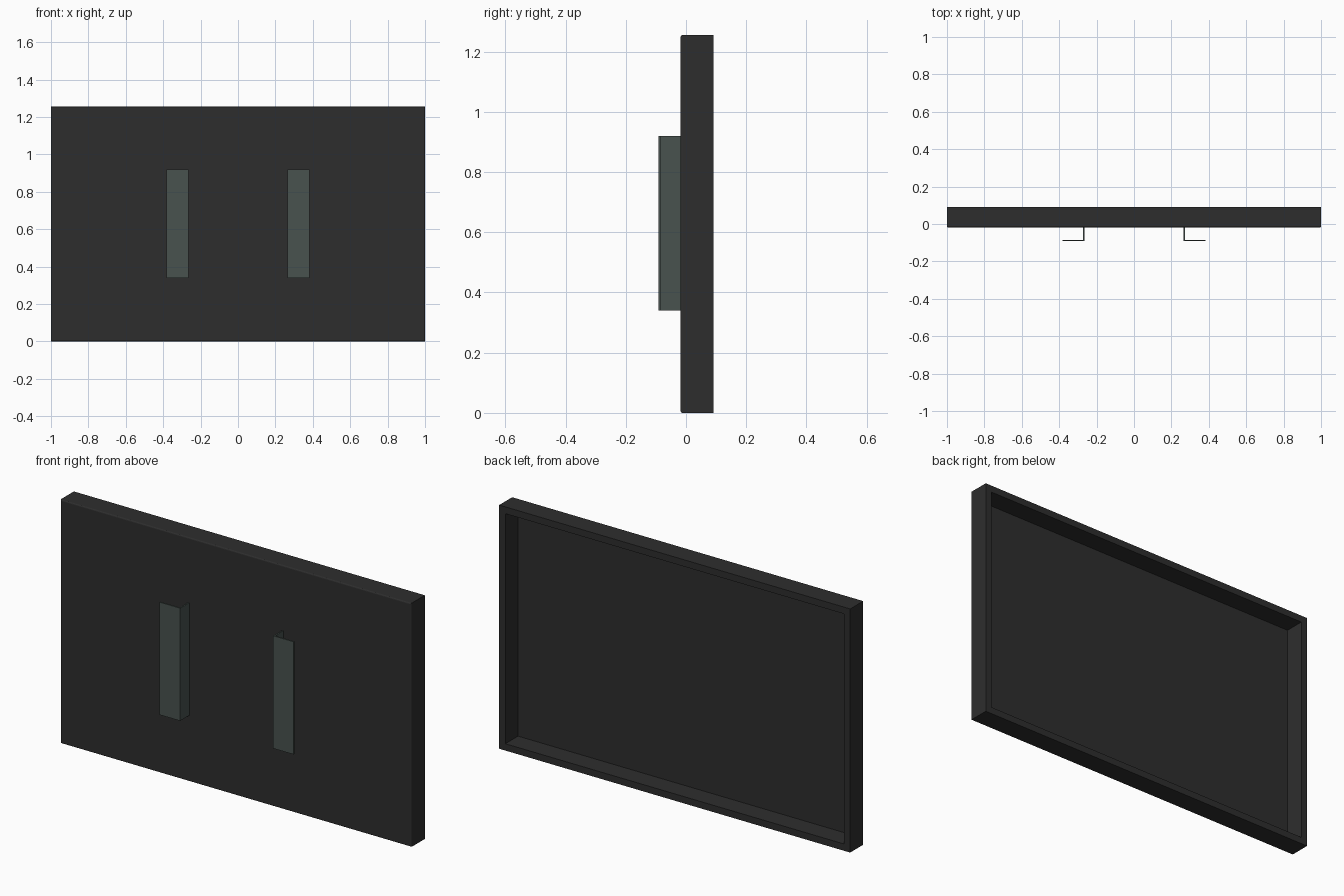
import bpy, bmesh

cube = bpy.data.objects.get("Cube")
if cube:
    bpy.data.objects.remove(cube, do_unlink=True)


def material(name, rgb):
    m = bpy.data.materials.new(name)
    m.use_nodes = True
    m.diffuse_color = (*rgb, 1)
    m.node_tree.nodes["Principled BSDF"].inputs["Base Color"].default_value = (*rgb, 1)
    return m


def finish(name, bm, mat):
    bmesh.ops.recalc_face_normals(bm, faces=bm.faces)
    mesh = bpy.data.meshes.new(name)
    bm.to_mesh(mesh)
    bm.free()
    mesh.materials.append(mat)
    obj = bpy.data.objects.new(name, mesh)
    bpy.context.collection.objects.link(obj)
    return obj


charcoal = material("charcoal", (0.027, 0.027, 0.027))
grey_green = material("grey green", (0.065, 0.085, 0.078))

WIDTH, HEIGHT = 2.0, 1.255
FRONT, BACK = -0.018, 0.092
RIM, SKIN, EDGE = 0.035, 0.007, 0.006

# Shallow tray: box with its back face inset and pushed in
bm = bmesh.new()
bmesh.ops.create_cube(bm, size=1)
for v in bm.verts:
    v.co.x *= WIDTH
    v.co.y = FRONT if v.co.y < 0 else BACK
    v.co.z = (v.co.z + 0.5) * HEIGHT
back = max(bm.faces, key=lambda f: f.calc_center_median().y)
bmesh.ops.inset_region(bm, faces=[back], thickness=RIM, use_even_offset=True)
floor = bmesh.ops.extrude_discrete_faces(bm, faces=[back])["faces"][0]
for v in floor.verts:
    v.co.y = FRONT + SKIN

# Softened edge around the front face
front_edges = [e for e in bm.edges if all(abs(v.co.y - FRONT) < 1e-5 for v in e.verts)]
bmesh.ops.bevel(bm, geom=front_edges, offset=EDGE, segments=3, profile=0.5, affect="EDGES")
finish("tray_panel", bm, charcoal)

# Mirrored L-shaped brackets, extruded upward from their profile
INNER, OUTER, TIP, THICK = 0.265, 0.382, -0.092, 0.007
PROFILE = [(INNER, FRONT), (INNER, TIP), (OUTER, TIP), (OUTER, TIP + THICK),
           (INNER + THICK, TIP + THICK), (INNER + THICK, FRONT)]
for side, label in ((1, "left"), (-1, "right")):
    bm = bmesh.new()
    face = bm.faces.new([bm.verts.new((side * x, y, 0.34)) for x, y in PROFILE])
    top = bmesh.ops.extrude_face_region(bm, geom=[face])["geom"]
    bmesh.ops.translate(bm, vec=(0, 0, 0.58),
                        verts=[g for g in top if isinstance(g, bmesh.types.BMVert)])
    finish(label + "_bracket", bm, grey_green)
